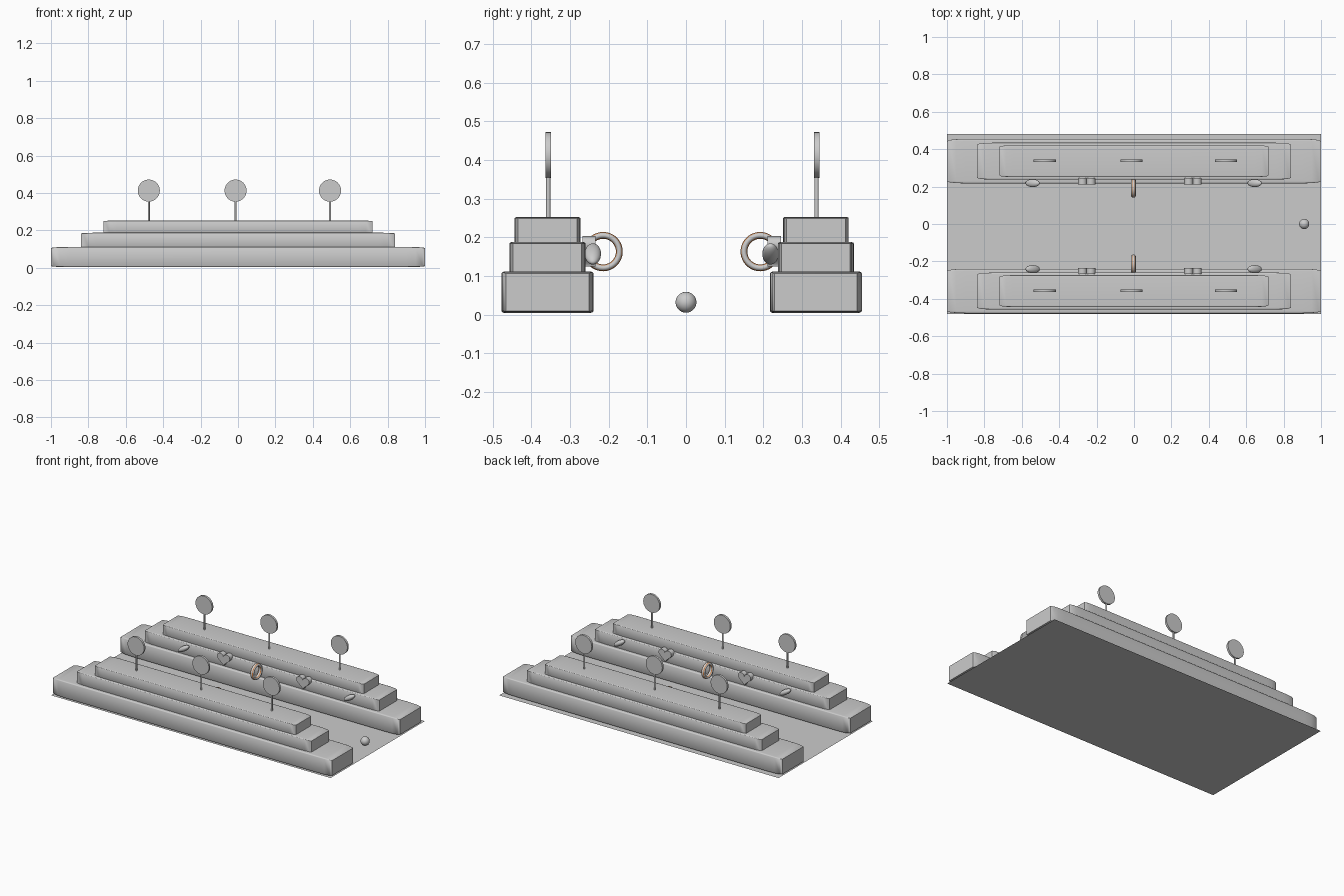
import bpy, bmesh, math
from mathutils import Matrix, Vector

if "Cube" in bpy.data.objects:
    bpy.data.objects.remove(bpy.data.objects["Cube"])


def material(name, rgb):
    m = bpy.data.materials.new(name)
    m.diffuse_color = (*rgb, 1)
    m.use_nodes = True
    m.node_tree.nodes["Principled BSDF"].inputs["Base Color"].default_value = m.diffuse_color
    return m


GREY = material("stone grey", (0.6, 0.6, 0.6))
ORANGE = material("ring orange", (0.6, 0.2, 0.05))


def finish(name, bm, smooth=False, mats=(GREY,)):
    bmesh.ops.recalc_face_normals(bm, faces=bm.faces)
    me = bpy.data.meshes.new(name)
    bm.to_mesh(me)
    bm.free()
    for m in mats:
        me.materials.append(m)
    ob = bpy.data.objects.new(name, me)
    bpy.context.collection.objects.link(ob)
    if smooth:
        bpy.ops.object.select_all(action='DESELECT')
        ob.select_set(True)
        bpy.context.view_layer.objects.active = ob
        bpy.ops.object.shade_smooth_by_angle(angle=math.radians(35))
    return ob


def tier(name, hx, y0, y1, z0, z1):
    # rounded unit cube, stretched afterwards so the bevel is long in x
    bm = bmesh.new()
    bmesh.ops.create_cube(bm, size=1)
    bmesh.ops.bevel(bm, geom=bm.edges[:], offset=0.05, segments=3,
                    profile=0.5, affect='EDGES')
    bmesh.ops.scale(bm, vec=(2 * hx, y1 - y0, z1 - z0), verts=bm.verts)
    bmesh.ops.translate(bm, vec=(0, (y0 + y1) / 2, (z0 + z1) / 2), verts=bm.verts)
    finish(name, bm, True)


def cylinder(name, r, depth, loc, axis, sides):
    bm = bmesh.new()
    rot = Matrix.Rotation(math.pi / 2, 4, 'X') if axis == 'Y' else Matrix()
    bmesh.ops.create_cone(bm, cap_ends=True, segments=sides, radius1=r, radius2=r,
                          depth=depth, matrix=Matrix.Translation(loc) @ rot)
    finish(name, bm, True)


def ellipsoid(name, loc, size, tilt=0.0):
    bm = bmesh.new()
    mat = (Matrix.Translation(loc) @ Matrix.Rotation(tilt, 4, 'Y')
           @ Matrix.Diagonal((*size, 1)))
    bmesh.ops.create_uvsphere(bm, u_segments=32, v_segments=16, radius=1, matrix=mat)
    finish(name, bm, True)


def ring(name, loc, major=0.042, minor=0.0088, width=0.0125, n=48, k=16):
    # hoop with its axis along x, orange on the shoulders of the tube
    bm = bmesh.new()
    rows = []
    for i in range(n):
        a = 2 * math.pi * i / n
        row = []
        for j in range(k):
            b = 2 * math.pi * j / k
            r = major + minor * math.cos(b)
            row.append(bm.verts.new(Vector(loc) + Vector(
                (width * math.sin(b), r * math.cos(a), r * math.sin(a)))))
        rows.append(row)
    for i in range(n):
        for j in range(k):
            p, q = rows[i], rows[(i + 1) % n]
            f = bm.faces.new((p[j], q[j], q[(j + 1) % k], p[(j + 1) % k]))
            s = abs(math.sin(2 * math.pi * (j + 0.5) / k))
            f.material_index = 1 if 0.25 < s < 0.7 else 0
    finish(name, bm, True, (GREY, ORANGE))


def heart(name, x, y, z, depth):
    # small two-lobed wall carving
    bm = bmesh.new()
    vs = []
    for i in range(28):
        t = 2 * math.pi * i / 28
        px = 16 * math.sin(t) ** 3
        pz = (13 * math.cos(t) - 5 * math.cos(2 * t)
              - 2 * math.cos(3 * t) - math.cos(4 * t))
        vs.append(bm.verts.new((x + px * 0.0029, y - depth / 2, z + pz * 0.0027)))
    f = bm.faces.new(vs)
    res = bmesh.ops.extrude_face_region(bm, geom=[f])
    moved = [g for g in res["geom"] if isinstance(g, bmesh.types.BMVert)]
    bmesh.ops.translate(bm, vec=(0, depth, 0), verts=moved)
    finish(name, bm, True)


# court floor
bm = bmesh.new()
bmesh.ops.create_grid(bm, x_segments=1, y_segments=1, size=1)
bmesh.ops.scale(bm, vec=(1, 0.482, 1), verts=bm.verts)
finish("court_floor", bm)

# two stepped stands with markers, hoop and wall carvings
for side, yc, s in (("front", -0.3585, 1), ("back", 0.336, -1)):
    for i, (hx, hy, z0, z1) in enumerate(((1.0, 0.119, 0.004, 0.112),
                                          (0.84, 0.0985, 0.105, 0.188),
                                          (0.72, 0.085, 0.18, 0.253))):
        tier(f"{side}_tier_{i + 1}", hx, yc - hy, yc + hy, z0, z1)
    for i, x in enumerate((-0.477, -0.013, 0.492)):
        cylinder(f"{side}_pole_{i + 1}", 0.0055, 0.15, (x, yc + 0.002, 0.305), 'Z', 16)
        cylinder(f"{side}_disc_{i + 1}", 0.059, 0.014, (x, yc + 0.002, 0.413), 'Y', 40)
    wall = yc + s * 0.0985
    ring(f"{side}_hoop", (-0.003, yc + s * 0.144, 0.163))
    for i, x in enumerate((-0.253, 0.315)):
        heart(f"{side}_carving_{i + 1}", x, wall + s * 0.009, 0.171, 0.034)
    for i, x in enumerate((-0.542, 0.645)):
        ellipsoid(f"{side}_boss_{i + 1}", (x, wall + s * 0.019, 0.157),
                  (0.044, 0.021, 0.016), s * math.radians(33))

# ball
ellipsoid("ball", (0.91, 0, 0.032), (0.027, 0.027, 0.027))
